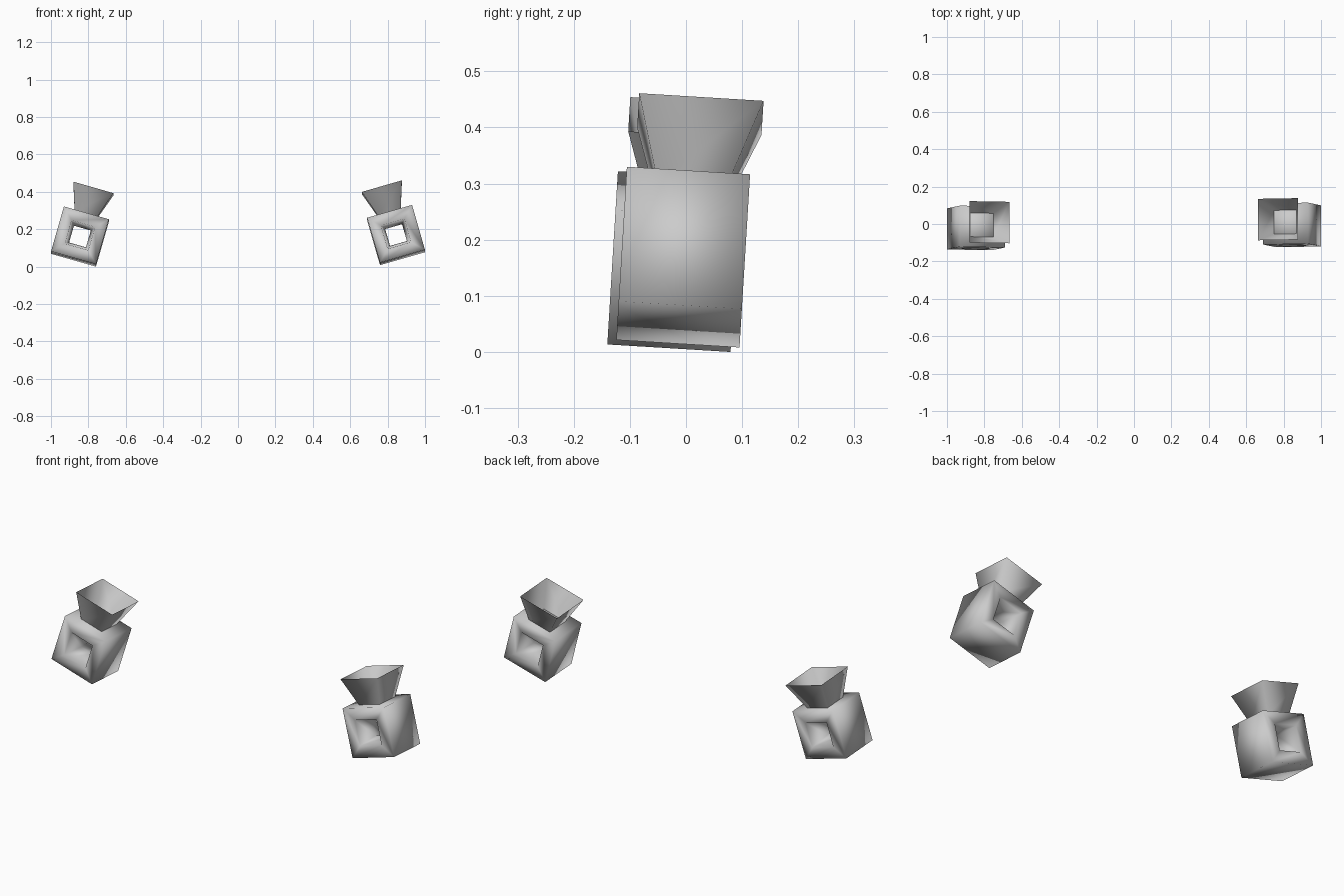
import bpy, bmesh
from math import radians
from mathutils import Matrix

if "Cube" in bpy.data.objects:
    bpy.data.objects.remove(bpy.data.objects["Cube"])


def square(bm, half_x, half_z, y):
    """Square ring in the xz plane."""
    return [bm.verts.new((sx * half_x, y, sz * half_z))
            for sx, sz in ((-1, -1), (1, -1), (1, 1), (-1, 1))]


def bridge(bm, a, b):
    for i in range(4):
        j = (i + 1) % 4
        bm.faces.new((a[i], a[j], b[j], b[i]))


def finish(bm, name, matrix):
    bmesh.ops.recalc_face_normals(bm, faces=bm.faces)
    bm.transform(matrix)
    mesh = bpy.data.meshes.new(name)
    bm.to_mesh(mesh)
    bm.free()
    for p in mesh.polygons:
        p.use_smooth = True
    obj = bpy.data.objects.new(name, mesh)
    bpy.context.collection.objects.link(obj)
    return obj


def block(name, matrix):
    """Cube with a square through-hole that narrows to the middle."""
    bm = bmesh.new()
    rings = [square(bm, h, h, y) for h, y in
             ((0.125, -0.11), (0.065, -0.11), (0.047, 0),
              (0.065, 0.11), (0.125, 0.11))]
    for i in range(5):
        bridge(bm, rings[i], rings[(i + 1) % 5])
    return finish(bm, name, matrix)


def funnel(name, matrix):
    """Open flared square funnel, leaning slightly backwards."""
    bm = bmesh.new()
    rings = []
    for half, z, dy in ((0.062, 0.12, 0.008), (0.111, 0.267, 0.015)):
        rings.append([bm.verts.new((sx * half - 0.002, sy * half + dy, z))
                      for sx, sy in ((-1, -1), (1, -1), (1, 1), (-1, 1))])
    bridge(bm, *rings)
    return finish(bm, name, matrix)


# Mirrored pair, each tilted inwards and slightly back
for side, s, y, z in (("right", 1, -0.005, 0.169), ("left", -1, -0.021, 0.161)):
    m = (Matrix.Translation((s * 0.845, y, z))
         @ Matrix.Rotation(radians(-3.5), 4, 'X')
         @ Matrix.Rotation(radians(-16 * s), 4, 'Y'))
    block(side + "_block", m)
    funnel(side + "_funnel", m)
